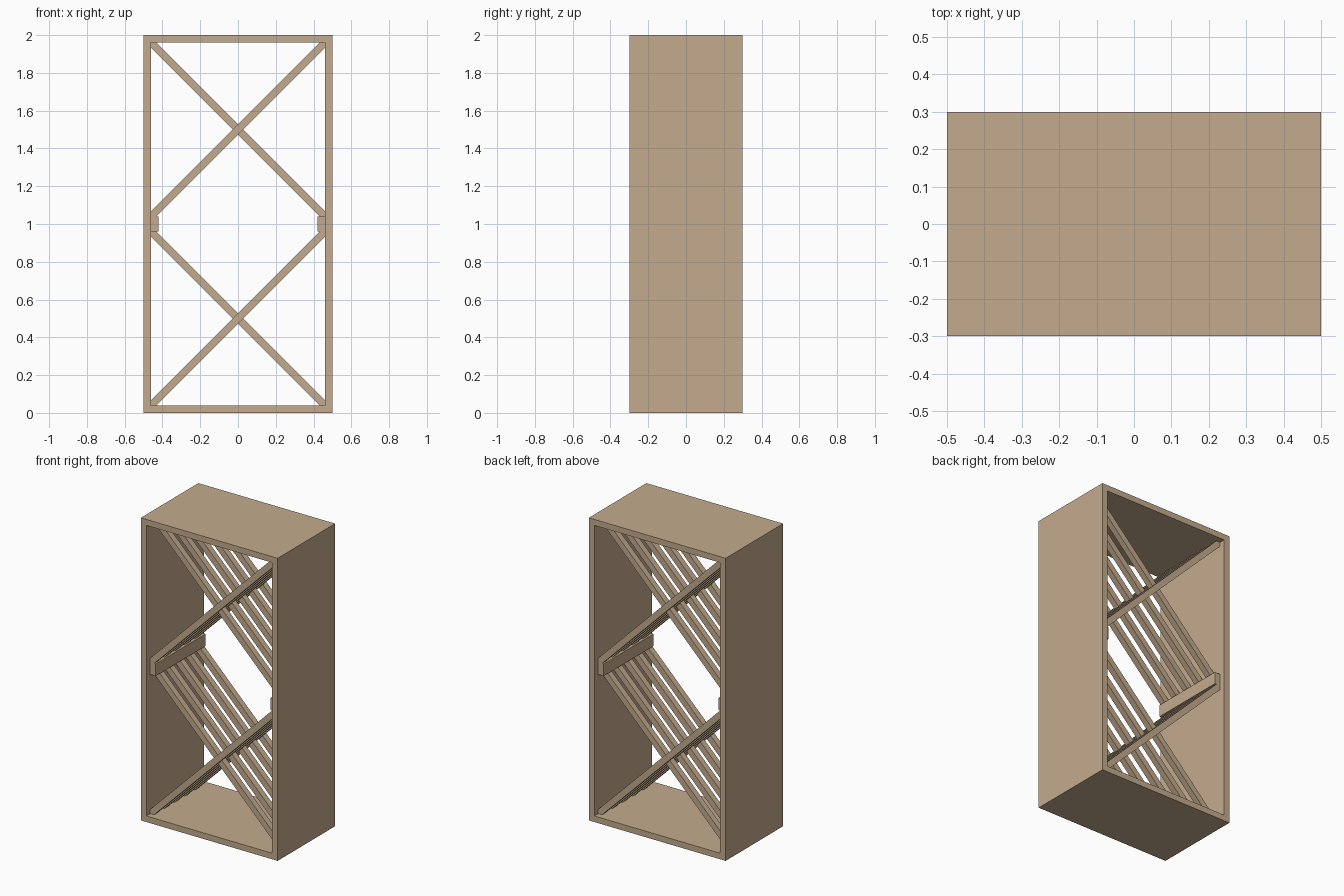
import bpy, bmesh

if "Cube" in bpy.data.objects:
    bpy.data.objects.remove(bpy.data.objects["Cube"])

wood = bpy.data.materials.new("light wood")
wood.diffuse_color = (0.55, 0.41, 0.27, 1)
wood.use_nodes = True
wood.node_tree.nodes["Principled BSDF"].inputs["Base Color"].default_value = wood.diffuse_color

T = 0.04            # board thickness
N = 10              # slats per bay, alternating direction
SPAN = 0.52         # depth covered by slats


def prism(name, outline, y0, y1, hole=None):
    """Extrude an (x, z) outline along y, optionally with a matching hole outline."""
    bm = bmesh.new()
    loops = [[[bm.verts.new((x, y, z)) for x, z in o] for y in (y0, y1)]
             for o in ([outline, hole] if hole else [outline])]
    n = len(outline)
    for front, back in loops:
        for i in range(n):
            j = (i + 1) % n
            bm.faces.new((front[i], front[j], back[j], back[i]))
    for k in (0, 1):
        if hole:
            a, b = loops[0][k], loops[1][k]
            for i in range(n):
                j = (i + 1) % n
                bm.faces.new((a[i], a[j], b[j], b[i]))
        else:
            bm.faces.new(loops[0][k])
    bmesh.ops.recalc_face_normals(bm, faces=bm.faces)
    me = bpy.data.meshes.new(name)
    bm.to_mesh(me)
    bm.free()
    me.materials.append(wood)
    ob = bpy.data.objects.new(name, me)
    bpy.context.collection.objects.link(ob)


def rect(x0, x1, z0, z1):
    return [(x0, z0), (x1, z0), (x1, z1), (x0, z1)]


# Outer cabinet frame, open at front and back
prism("cabinet_frame", rect(-0.5, 0.5, 0, 2), -0.3, 0.3, rect(-0.46, 0.46, T, 2 - T))

# Middle support rails on the side walls
for s, side in ((-1, "left"), (1, "right")):
    prism(side + "_support_rail", rect(*sorted((s * 0.46, s * 0.42)), 0.96, 1.04), -SPAN / 2, SPAN / 2)

# Crossing diagonal slats, trimmed to the corners of each bay
h, c = 0.46, T / 2 * 2 ** 0.5
pitch = (SPAN - T) / (N - 1)
for bay, zc in (("lower", 0.5), ("upper", 1.5)):
    for i in range(N):
        s = 1 if i % 2 == 0 else -1
        pts = [(-h, -h), (c - h, -h), (h, h - c), (h, h), (h - c, h), (-h, c - h)]
        y = -SPAN / 2 + i * pitch
        prism(f"{bay}_slat_{i + 1}", [(s * x, zc + z) for x, z in pts], y, y + T)
